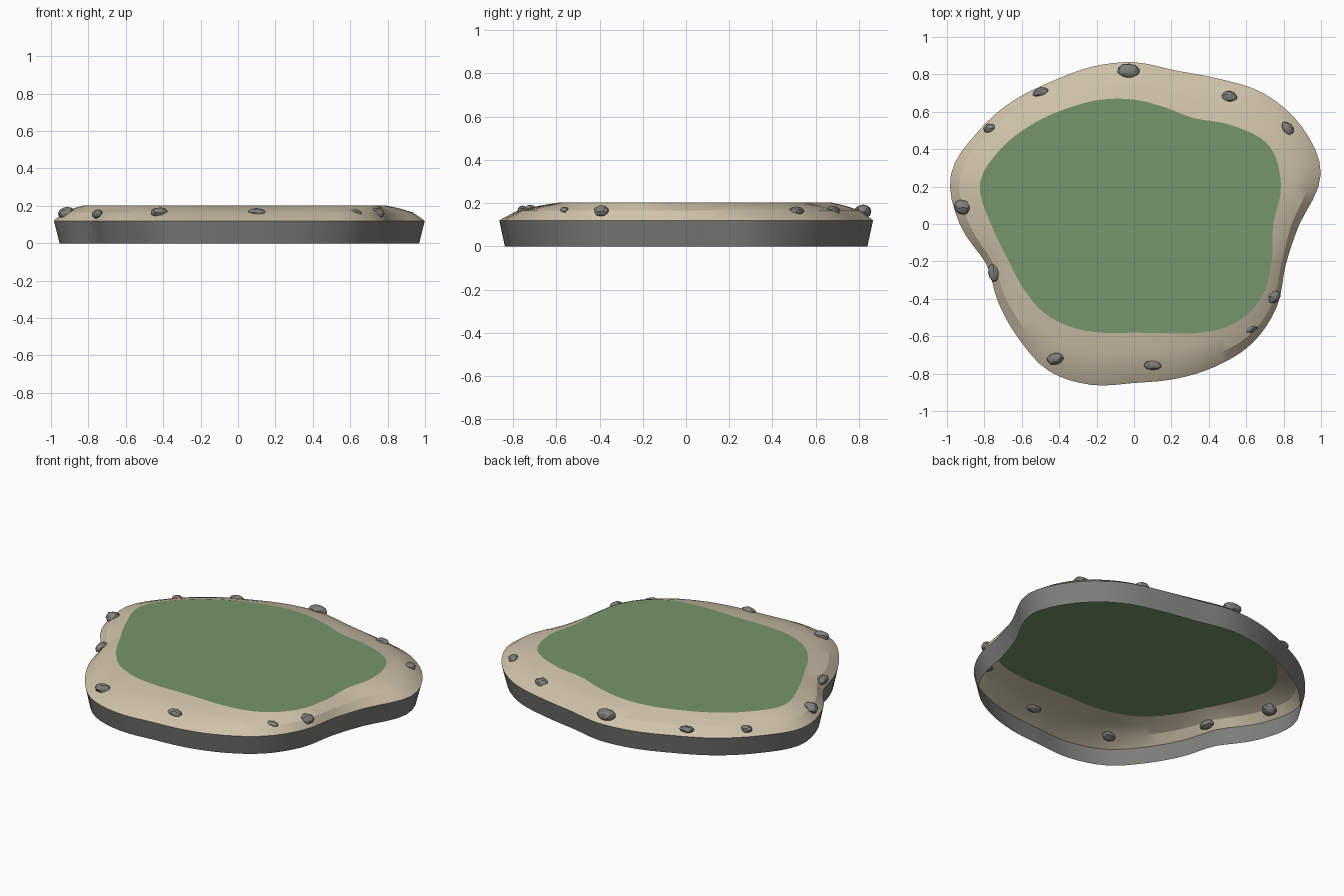
import bpy, bmesh, math, random
from mathutils import Matrix, Vector

cube = bpy.data.objects.get("Cube")
if cube:
    bpy.data.objects.remove(cube, do_unlink=True)
random.seed(4)


def material(name, colour):
    mat = bpy.data.materials.new(name)
    mat.use_nodes = True
    mat.diffuse_color = (*colour, 1)
    mat.node_tree.nodes["Principled BSDF"].inputs["Base Color"].default_value = (*colour, 1)
    return mat


sand = material("sand", (0.62, 0.54, 0.40))
grass = material("grass", (0.18, 0.30, 0.15))
stone = material("grey stone", (0.21, 0.21, 0.20))

# Shoreline and grass edge radii, evenly spaced anticlockwise from +x
SHORE = [.885, 1.034, 1.037, .985, .898, .85, .865, .87, .88, .925, .972, 1.014,
         .932, .819, .838, .87, .908, .89, .85, .857, .878, .898, .882, .84]
GRASS = [.745, .813, .835, .745, .652, .645, .665, .688, .714, .76, .815, .852,
         .765, .702, .685, .675, .642, .602, .581, .604, .673, .755, .787, .762]
SEGMENTS = 96


def smooth_radius(radii, turn):
    """Closed Catmull-Rom interpolation of the radii."""
    n = len(radii)
    i = math.floor(turn * n)
    t = turn * n - i
    a, b, c, d = (radii[(i + k) % n] for k in (-1, 0, 1, 2))
    return b + t / 2 * (c - a + t * (2*a - 5*b + 4*c - d + t * (3*(b - c) + d - a)))


def ring(inset, scale, z):
    """Loop of points; inset runs from the shore (0) to the grass edge (1)."""
    points = []
    for k in range(SEGMENTS):
        turn = k / SEGMENTS
        shore, inner = (smooth_radius(r, turn) for r in (SHORE, GRASS))
        r = (shore + (inner - shore) * inset) * scale
        angle = turn * math.tau
        points.append(Vector((r * math.cos(angle), r * math.sin(angle), z)))
    return points


def finish(bm, name, mat):
    mesh = bpy.data.meshes.new(name)
    bm.to_mesh(mesh)
    bm.free()
    mesh.materials.append(mat)
    obj = bpy.data.objects.new(name, mesh)
    bpy.context.collection.objects.link(obj)
    bpy.ops.object.select_all(action="DESELECT")
    obj.select_set(True)
    bpy.context.view_layer.objects.active = obj
    bpy.ops.object.shade_smooth_by_angle(angle=math.radians(20))
    return obj


def band(name, rings, mat):
    """Skin a stack of rings, lowest first."""
    bm = bmesh.new()
    loops = [[bm.verts.new(p) for p in points] for points in rings]
    for low, high in zip(loops, loops[1:]):
        for k in range(SEGMENTS):
            j = (k + 1) % SEGMENTS
            bm.faces.new((low[k], low[j], high[j], high[k]))
    finish(bm, name, mat)


# Open-bottomed island shell
band("rock_base", [ring(0, .97, 0), ring(0, 1, .12)], stone)
band("sand_bank", [ring(0, 1, .12), ring(.3, 1, .165), ring(.65, 1, .187),
                   ring(1, 1, .203)], sand)

# Grass top
bm = bmesh.new()
edge = [bm.verts.new(p) for p in ring(1, 1, .203)]
centre = bm.verts.new((0, 0, .203))
for k in range(SEGMENTS):
    bm.faces.new((centre, edge[k], edge[(k + 1) % SEGMENTS]))
finish(bm, "grass_top", grass)

# Boulders around the bank: x, y, length, width, heading, height
BOULDERS = [
    (-.03, .82, .06, .04, -5, .16), (.51, .68, .045, .032, -10, .16),
    (.82, .51, .042, .03, -45, .16), (.74, -.39, .043, .035, 20, .16),
    (.61, -.56, .052, .027, 10, .16), (.10, -.755, .05, .026, -5, .165),
    (-.42, -.72, .046, .032, 10, .165), (-.75, -.26, .05, .03, 95, .155),
    (-.915, .09, .047, .04, -15, .16), (-.77, .51, .035, .026, 10, .153),
    (-.50, .705, .042, .024, 12, .152),
]
for number, (x, y, length, width, heading, z) in enumerate(BOULDERS, 1):
    bm = bmesh.new()
    bmesh.ops.create_icosphere(bm, subdivisions=2, radius=1)
    for v in bm.verts:
        v.co *= random.uniform(.92, 1.06)
    shape = (Matrix.Translation((x, y, z))
             @ Matrix.Rotation(math.radians(heading), 4, "Z")
             @ Matrix.Diagonal((length, width, width * .85, 1)))
    bm.transform(shape)
    finish(bm, f"boulder_{number}", stone)
